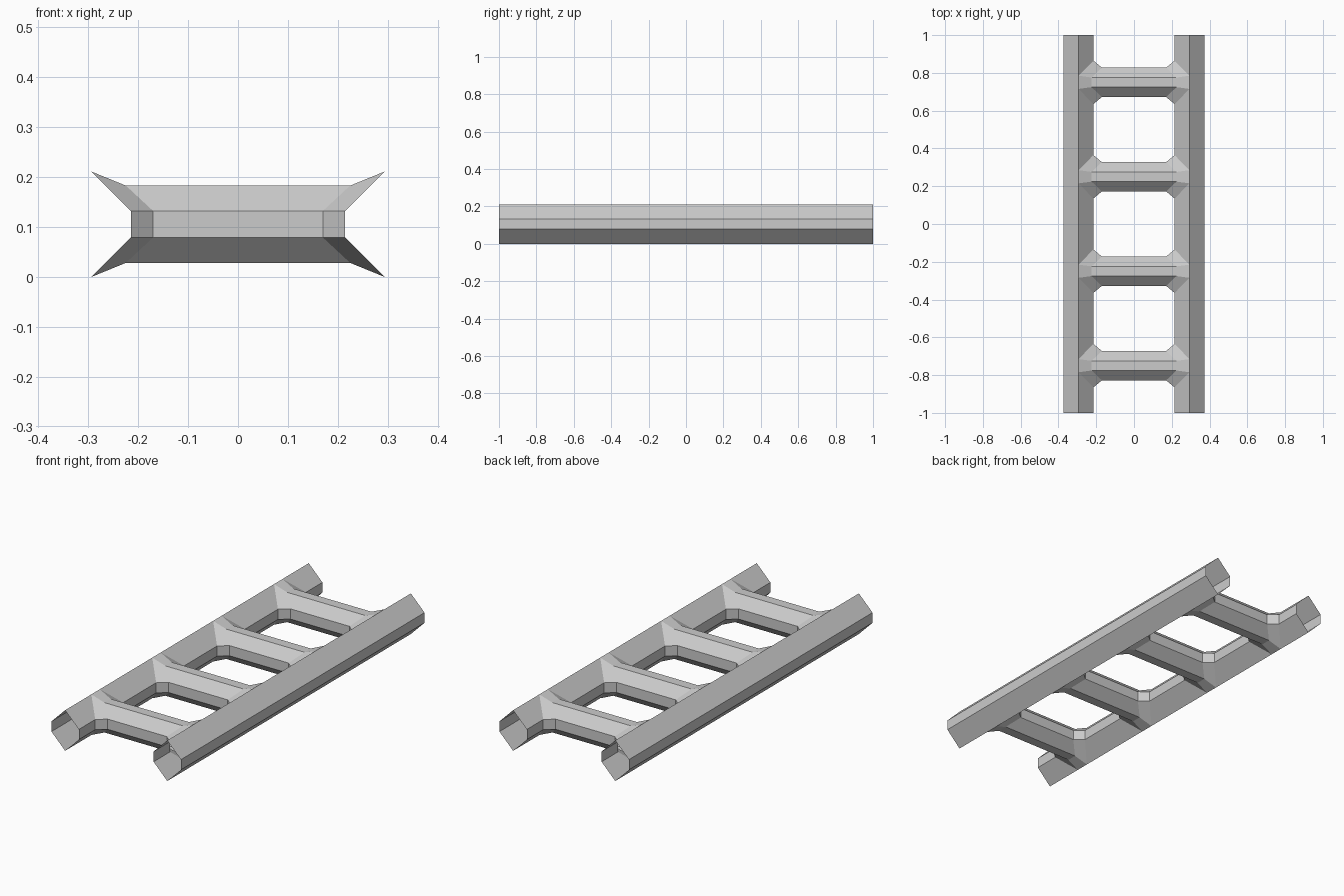
import bpy, bmesh
from mathutils import Vector

if "Cube" in bpy.data.objects:
    bpy.data.objects.remove(bpy.data.objects["Cube"])

RUNGS = [-0.75, -0.25, 0.25, 0.75]
ZC = 0.1055                     # mid height
XI, XM, XO = 0.215, 0.2935, 0.372   # rail inner edge, ridge, outer edge
H, M = 0.1055, 0.0265           # rail half height, half height of flat sides


def add(bm, pts, axis_point):
    """Add a face whose normal points away from an axis point."""
    f = bm.faces.new([bm.verts.new(p) for p in pts])
    f.normal_update()
    if f.normal.dot(f.calc_center_median() - Vector(axis_point)) < 0:
        f.normal_flip()


def finish(bm, name):
    bmesh.ops.remove_doubles(bm, verts=bm.verts, dist=0.0005)
    me = bpy.data.meshes.new(name)
    bm.to_mesh(me)
    bm.free()
    ob = bpy.data.objects.new(name, me)
    bpy.context.collection.objects.link(ob)
    mod = ob.modifiers.new("mirror", 'MIRROR')
    mod.use_clip = True
    mod.merge_threshold = 0.0005


# Side rails: open six-sided tubes, inner faces left open where rungs join
bm = bmesh.new()
outer = [(XM, H), (XO, M), (XO, -M), (XM, -H)]
for (x0, z0), (x1, z1) in zip(outer, outer[1:]):
    add(bm, [(x0, -1, ZC + z0), (x0, 1, ZC + z0),
             (x1, 1, ZC + z1), (x1, -1, ZC + z1)], (XM, 0, ZC))
RIDGE, EDGE = 0.035, 0.115      # joint half widths at ridge and inner edge
inner = [(XM, H, RIDGE), (XI, M, EDGE), (XI, -M, EDGE), (XM, -H, RIDGE)]
for i in range(len(RUNGS) + 1):
    def lo(w):
        return RUNGS[i - 1] + w if i > 0 else -1

    def hi(w):
        return RUNGS[i] - w if i < len(RUNGS) else 1
    for (x0, z0, w0), (x1, z1, w1) in zip(inner, inner[1:]):
        mid = (lo(w0) + hi(w0)) / 2
        add(bm, [(x0, lo(w0), ZC + z0), (x0, hi(w0), ZC + z0),
                 (x1, hi(w1), ZC + z1), (x1, lo(w1), ZC + z1)], (XM, mid, ZC))
finish(bm, "side_rails")

# Rungs: eight-sided bars flaring into the rails
S, T = 0.0775, 0.0255
signs = [(1, 1, 0), (1, 1, 1), (1, -1, 1), (1, -1, 0),
         (-1, -1, 0), (-1, -1, 1), (-1, 1, 1), (-1, 1, 0)]
for n, yc in enumerate(RUNGS):
    bm = bmesh.new()
    rings = []
    for sy, sz, side in signs:
        y, z = (S, M) if side else (T, S)
        xe = 0.17 if side else 0.225
        jx, jy, jz = (XI, EDGE, M) if side else (XM, RIDGE, H)
        rings.append([(0, yc + sy * y, ZC + sz * z),
                      (xe, yc + sy * y, ZC + sz * z),
                      (jx, yc + sy * jy, ZC + sz * jz)])
    for k in range(8):
        a, b = rings[k], rings[(k + 1) % 8]
        for j in range(2):
            add(bm, [a[j], a[j + 1], b[j + 1], b[j]], (0, yc, ZC))
    finish(bm, f"rung_{n + 1}")
